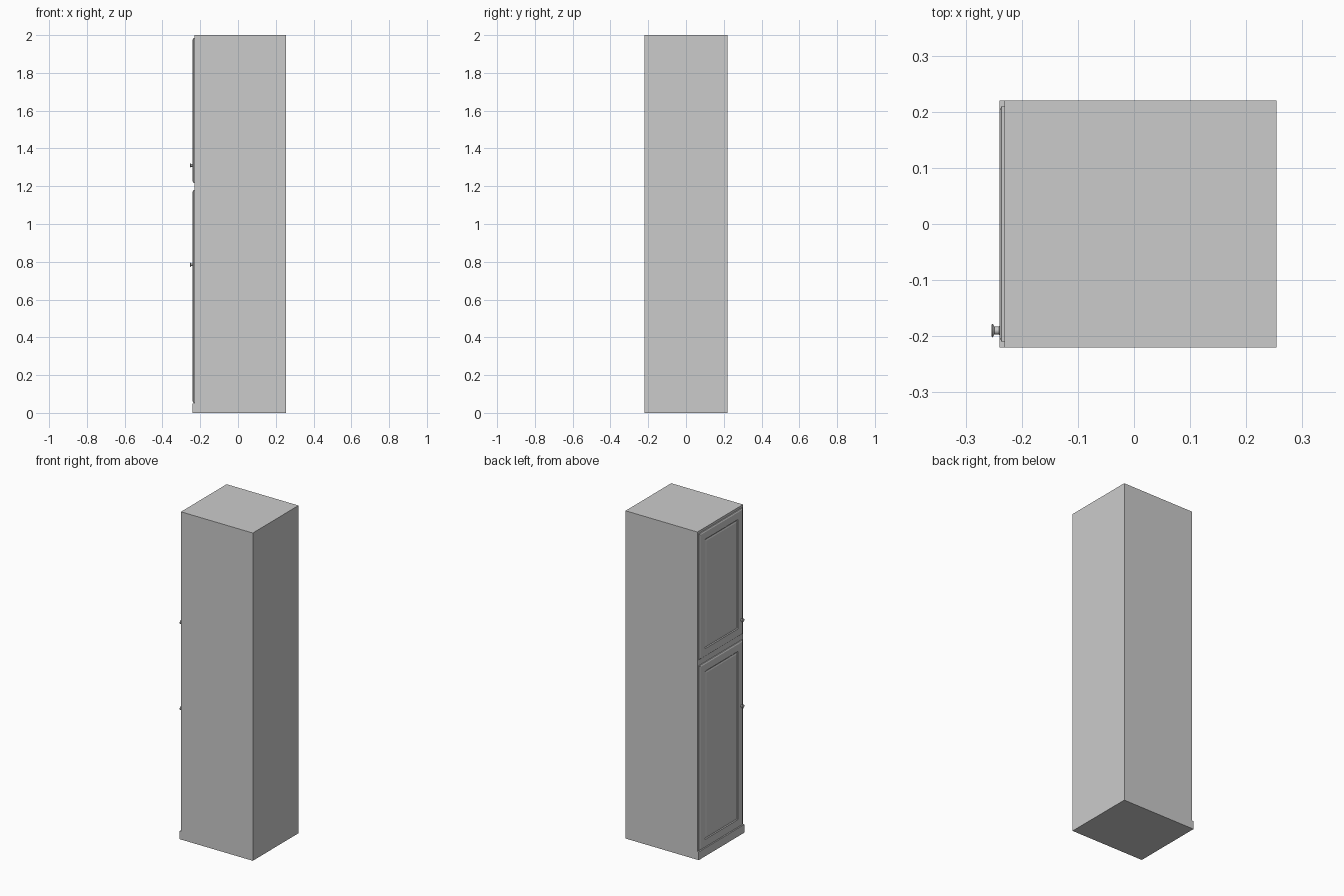
import bpy, bmesh, math

if "Cube" in bpy.data.objects:
    bpy.data.objects.remove(bpy.data.objects["Cube"])

FRONT = -0.231   # face of the carcass that carries the doors (-x side)


def finish(name, bm):
    bmesh.ops.recalc_face_normals(bm, faces=bm.faces)
    mesh = bpy.data.meshes.new(name)
    bm.to_mesh(mesh)
    bm.free()
    obj = bpy.data.objects.new(name, mesh)
    bpy.context.collection.objects.link(obj)
    return obj


def box(name, x0, x1, y0, y1, z0, z1):
    bm = bmesh.new()
    bmesh.ops.create_cube(bm, size=1)
    for v in bm.verts:
        v.co = ((x0 + x1) / 2 + v.co.x * (x1 - x0),
                (y0 + y1) / 2 + v.co.y * (y1 - y0),
                (z0 + z1) / 2 + v.co.z * (z1 - z0))
    return finish(name, bm)


def panel_door(name, half_w, z0, z1):
    # nested rectangles: (inset from the edge, height above the carcass)
    steps = [(0, 0), (0, 0.005), (0.008, 0.009), (0.05, 0.009),
             (0.055, 0.005), (0.060, 0.005), (0.066, 0.007)]
    bm = bmesh.new()
    rings = []
    for inset, h in steps:
        y, a, b = half_w - inset, z0 + inset, z1 - inset
        rings.append([bm.verts.new((FRONT - h, p, q))
                      for p, q in ((-y, a), (y, a), (y, b), (-y, b))])
    for r, s in zip(rings, rings[1:]):
        for i in range(4):
            j = (i + 1) % 4
            bm.faces.new((r[i], r[j], s[j], s[i]))
    bm.faces.new(rings[0][::-1])
    bm.faces.new(rings[-1])
    return finish(name, bm)


def knob(name, y, z, sides=24):
    # lathe profile around the x axis: (x, radius)
    profile = [(-0.239, 0.009), (-0.241, 0.007), (-0.249, 0.007),
               (-0.251, 0.011), (-0.2525, 0.012), (-0.254, 0.010)]
    bm = bmesh.new()
    rings = [[bm.verts.new((x, y + r * math.cos(2 * math.pi * i / sides),
                            z + r * math.sin(2 * math.pi * i / sides)))
              for i in range(sides)] for x, r in profile]
    for r, s in zip(rings, rings[1:]):
        for i in range(sides):
            j = (i + 1) % sides
            bm.faces.new((r[i], r[j], s[j], s[i]))
    bm.faces.new(rings[0])
    bm.faces.new(rings[-1])
    obj = finish(name, bm)
    bpy.ops.object.select_all(action='DESELECT')
    obj.select_set(True)
    bpy.context.view_layer.objects.active = obj
    bpy.ops.object.shade_smooth_by_angle()
    return obj


# Carcass and plinth
box("cabinet_body", FRONT, 0.254, -0.22, 0.22, 0, 2)
box("plinth", -0.24, FRONT, -0.22, 0.22, 0, 0.05)

# Two framed doors, each with a knob
for label, z0, z1, knob_z in (("lower", 0.053, 1.18, 0.785),
                              ("upper", 1.217, 1.985, 1.31)):
    panel_door(label + "_door", 0.21, z0, z1)
    knob(label + "_knob", -0.19, knob_z)
